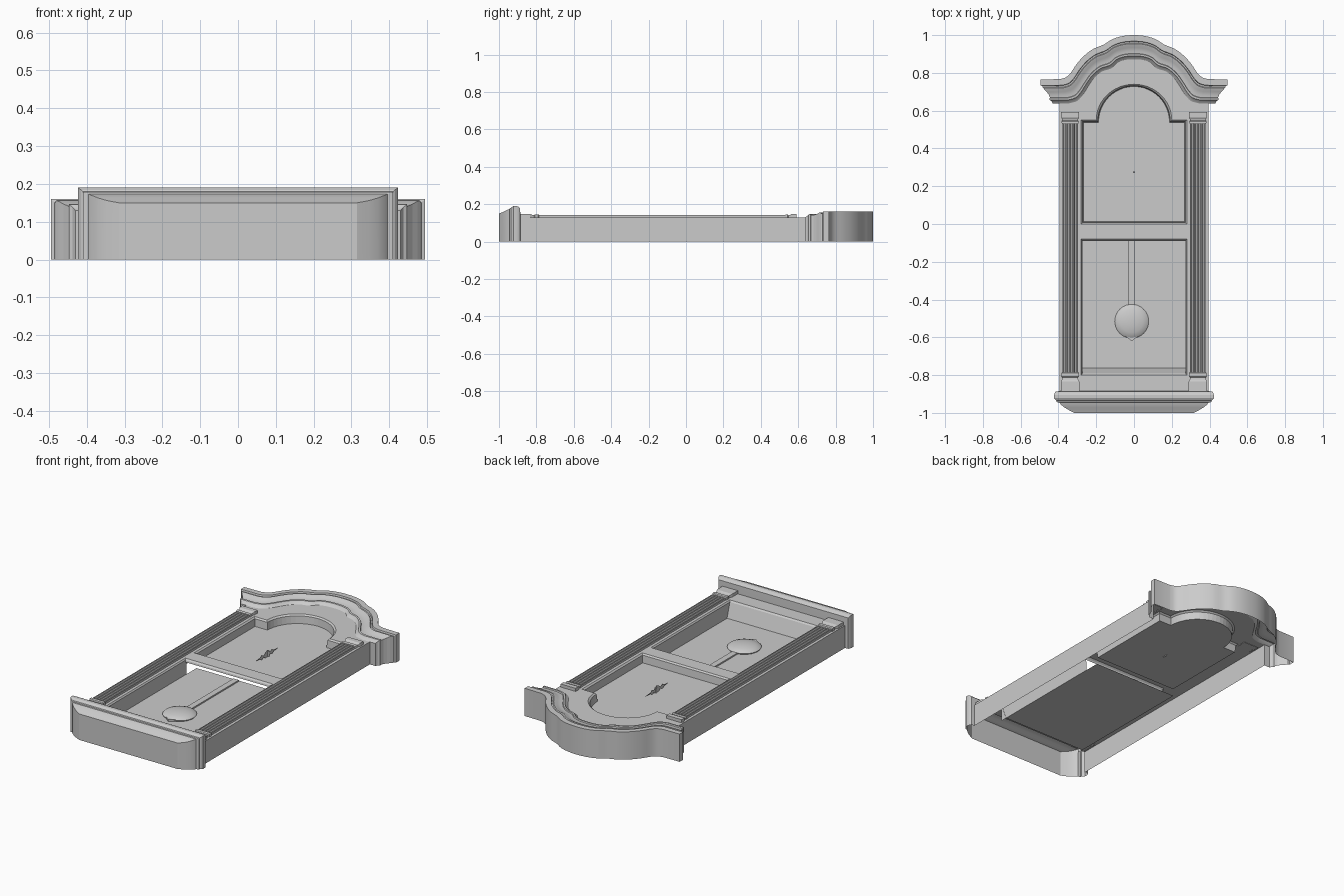
import bpy, bmesh, math
from mathutils import Vector

if "Cube" in bpy.data.objects:
    bpy.data.objects.remove(bpy.data.objects["Cube"])

FRONT = 0.13    # height of the case front
DIAL, BACK = 0.08, 0.04


def make(name, verts, faces, smooth=0):
    bm = bmesh.new()
    vs = [bm.verts.new(v) for v in verts]
    for f in faces:
        bm.faces.new([vs[i] for i in f])
    bmesh.ops.remove_doubles(bm, verts=bm.verts, dist=1e-5)
    bmesh.ops.recalc_face_normals(bm, faces=bm.faces)
    me = bpy.data.meshes.new(name)
    bm.to_mesh(me)
    bm.free()
    ob = bpy.data.objects.new(name, me)
    bpy.context.collection.objects.link(ob)
    if smooth:
        bpy.ops.object.select_all(action='DESELECT')
        ob.select_set(True)
        bpy.context.view_layer.objects.active = ob
        bpy.ops.object.shade_smooth_by_angle(angle=math.radians(smooth))
    return ob


def loft(name, rows, closed=False, cap=False, smooth=0):
    """Skin a list of equally long point rows; optionally cap the last row."""
    n = len(rows[0])
    verts = [p for r in rows for p in r]
    faces = []
    for r in range(len(rows) - 1):
        for i in range(n if closed else n - 1):
            j = (i + 1) % n
            faces.append((r*n + i, r*n + j, (r+1)*n + j, (r+1)*n + i))
    if cap:
        faces.append(tuple(range((len(rows)-1)*n, len(rows)*n)))
    return make(name, verts, faces, smooth)


def prism(name, a, b):
    """Closed solid between two matching outlines."""
    n = len(a)
    faces = [tuple(range(n)), tuple(range(n, 2*n))]
    faces += [(i, (i+1) % n, n + (i+1) % n, n + i) for i in range(n)]
    return make(name, a + b, faces)


def spline(pts, sub=4):
    out = []
    p = [Vector(q) for q in pts]
    p = [Vector((-p[1].x, p[1].y))] + p + [2*p[-1] - p[-2]]
    for i in range(1, len(p) - 2):
        for k in range(sub):
            t = k / sub
            a, b, c, d = p[i-1:i+3]
            out.append(0.5*(2*b + (c-a)*t + (2*a-5*b+4*c-d)*t*t + (3*b-a-3*c+d)*t**3))
    return out + [p[-2]]


# crown moulding: outer and inner half curves, blended through a profile
outer = spline([(0, 1), (.06, .995), (.115, .978), (.16, .95), (.215, .927), (.265, .89),
                (.305, .845), (.335, .80), (.36, .777), (.39, .767)])
inner = spline([(0, .872), (.05, .868), (.09, .853), (.122, .823), (.17, .807), (.212, .772),
                (.245, .725), (.27, .685), (.30, .652), (.345, .638)])
profile = [(0, .16, .495), (.25, .16, .495), (.27, .151, .485), (.33, .151, .483),
           (.36, .156, .48), (.42, .154, .474), (.52, .147, .462), (.65, .142, .45),
           (.76, .141, .445), (.78, .147, .447), (.86, .146, .447), (.90, .138, .437), (1, FRONT, .43)]
rows = []
for t, z, ex in profile:
    half = [(p.x, p.y, z) for p in (a.lerp(b, t) for a, b in zip(outer, inner))]
    half.append((ex, .765 - .127*t, z))
    rows.append([(-x, y, z) for x, y, z in reversed(half[1:])] + half)
rows.insert(0, [(x, y, 0) for x, y, z in rows[0]])
loft("crown_moulding", rows, smooth=30)
for s in (-1, 1):
    ends = [(s*ex, .765 - .127*t, z) for t, z, ex in profile] + [(s*.395, .638, FRONT)]
    loft("crown_return", [ends, [(x, y, 0) for x, y, z in ends]])


# door opening outlines
def arch(i, z):
    pts = [(-.28+i, i, z), (.28-i, i, z), (.28-i, .55-i, z)]
    for k in range(25):
        a = math.pi*k/24
        pts.append(((.2-i)*math.cos(a), .55-i + .19*math.sin(a), z))
    return pts + [(-.28+i, .55-i, z)]


def rect(x, y0, y1, z):
    return [(-x, y0, z), (x, y0, z), (x, y1, z), (-x, y1, z)]


# case front with two openings
outline = [(-.395, -.89, FRONT), (.395, -.89, FRONT), (.395, .638, FRONT)]
outline += [(p.x, p.y, FRONT) for p in reversed(inner)]
outline += [(-p.x, p.y, FRONT) for p in inner[1:]] + [(-.395, .638, FRONT)]
bm = bmesh.new()
for loop in (outline, arch(0, FRONT), rect(.28, -.80, -.08, FRONT)):
    vs = [bm.verts.new(p) for p in loop]
    for i in range(len(vs)):
        bm.edges.new((vs[i-1], vs[i]))
bmesh.ops.triangle_fill(bm, edges=bm.edges[:], use_beauty=True, use_dissolve=False, normal=(0, 0, 1))
me = bpy.data.meshes.new("case_front")
bm.to_mesh(me)
bm.free()
bpy.context.collection.objects.link(bpy.data.objects.new("case_front", me))

# case sides
for s in (-1, 1):
    loft("case_side", [[(s*.395, -.89, z), (s*.395, .638, z)] for z in (0, FRONT)])

# dial opening walls and dial board
loft("dial_surround", [arch(0, FRONT), arch(.008, .122), arch(.012, DIAL)], closed=True)
make("dial_board", arch(.012, DIAL), [tuple(range(len(arch(0, 0))))])

# pendulum opening: side walls, sloped sill, shallow top lip, back board
for s in (-1, 1):
    loft("pendulum_side_wall", [[(s*x, y, z) for y in (-.80, -.08)]
                                for x, z in ((.28, FRONT), (.274, .122), (.272, BACK))])
loft("pendulum_sill", [[(-x, y, z), (x, y, z)] for x, y, z in
                       ((.28, -.80, FRONT), (.276, -.792, .122), (.272, -.763, BACK))])
loft("pendulum_top_lip", [[(-.28, y, z), (.28, y, z)] for y, z in
                          ((-.08, FRONT), (-.088, .122), (-.09, .112))])
make("pendulum_back_board", rect(.272, -.763, .01, BACK), [(0, 1, 2, 3)])

# pendulum rod, bob and tip
px = -.012
rod = [(px + x, z) for x, z in ((-.017, .041), (.017, .041), (.017, .049), (-.017, .049))]
prism("pendulum_rod", [(x, 0, z) for x, z in rod], [(x, -.45, z) for x, z in rod])
bob = [[(px + r*math.cos(k*math.tau/40), -.515 + r*math.sin(k*math.tau/40), z) for k in range(40)]
       for r, z in ((.085, .041), (.09, .048), (.083, .054), (.06, .062), (.03, .067), (.008, .068))]
loft("pendulum_bob", bob, closed=True, cap=True, smooth=35)
tip = [(px - .035, -.592), (px, -.62), (px + .035, -.592)]
prism("pendulum_tip", [(x, y, .042) for x, y in tip], [(x, y, .052) for x, y in tip])

# hand arbor and thin hands standing edge-on to the viewer
ring = [(.006*math.cos(k*math.tau/12), .275 + .006*math.sin(k*math.tau/12)) for k in range(12)]
prism("hand_arbor", [(x, y, DIAL) for x, y in ring], [(x, y, .11) for x, y in ring])
hand = [(.16, .095), (.20, .091), (.215, .081), (.235, .091), (.25, .078), (.27, .072), (.295, .088),
        (.31, .081), (.325, .092), (.37, .095), (.325, .098), (.31, .109), (.295, .102),
        (.27, .118), (.25, .112), (.235, .099), (.215, .109), (.20, .099)]
prism("clock_hands", [(-.0008, y, z) for y, z in hand], [(.0008, y, z) for y, z in hand])

# fluted pilasters with capital and base
section = [(-.041, FRONT), (-.041, .141)]
for k in range(4):
    c = -.0285 + k*.019
    section += [(c - .007, .141), (c - .004, .134), (c + .004, .134), (c + .007, .141)]
section += [(.041, .141), (.041, FRONT)]
capital = [(.53, .142, .042), (.535, .145, .045), (.543, .145, .045), (.548, .14, .041),
           (.556, .142, .043), (.565, .148, .048), (.592, .148, .048)]
foot = [(-.785, .142, .042), (-.79, .146, .046), (-.808, .146, .046), (-.813, .142, .041),
        (-.822, .143, .042), (-.835, .148, .049), (-.89, .148, .049)]
for s in (-1, 1):
    cx = s*.338
    prism("pilaster_shaft", [(cx + x, -.80, z) for x, z in section],
          [(cx + x, .54, z) for x, z in section])
    for name, prof in (("pilaster_capital", capital), ("pilaster_base", foot)):
        loft(name, [[(cx - w, y, .128), (cx - w, y, z), (cx + w, y, z), (cx + w, y, .128)]
                    for y, z, w in [(prof[0][0], FRONT, .04)] + prof], cap=True)

# bottom moulding: U-shaped sections stepping towards the closed underside
steps = [(-.885, .395, .13), (-.887, .415, .178), (-.895, .42, .186), (-.905, .423, .19),
         (-.922, .423, .19), (-.932, .415, .184), (-.935, .41, .18), (-.943, .41, .178),
         (-.945, .395, .173), (-.955, .388, .17), (-.97, .37, .163), (-.984, .347, .156), (-1, .315, .15)]
loft("bottom_moulding", [[(-x, y, 0), (-x, y, z), (x, y, z), (x, y, 0)] for y, x, z in steps],
     cap=True, smooth=20)
